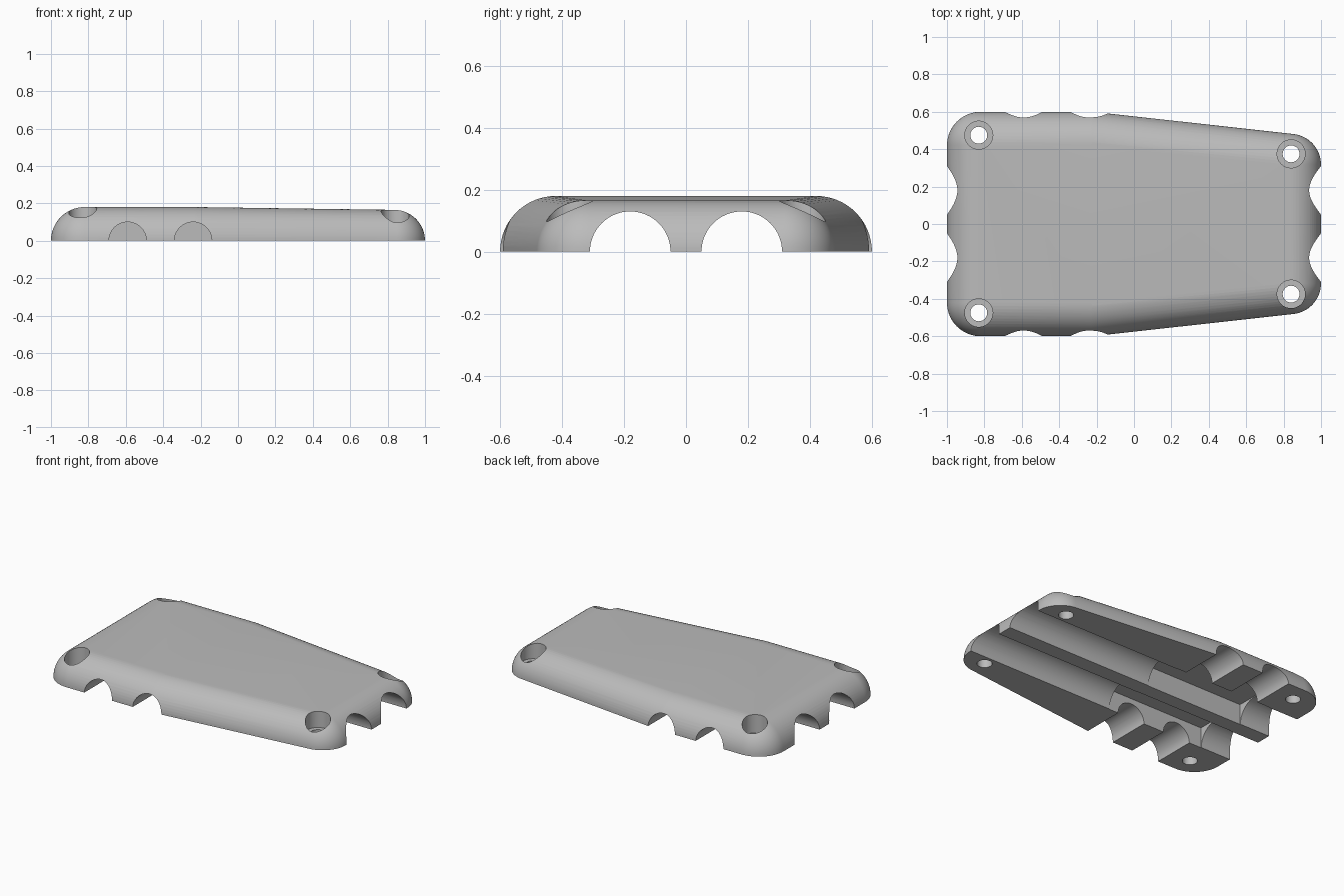
import bpy, bmesh, math
from mathutils import Matrix, Vector

if "Cube" in bpy.data.objects:
    bpy.data.objects.remove(bpy.data.objects["Cube"], do_unlink=True)

grey = bpy.data.materials.new("shell grey")
grey.use_nodes = True
colour = (0.5, 0.5, 0.5, 1)
grey.diffuse_color = colour
grey.node_tree.nodes["Principled BSDF"].inputs["Base Color"].default_value = colour


def make_object(name, bm):
    mesh = bpy.data.meshes.new(name)
    bmesh.ops.recalc_face_normals(bm, faces=bm.faces)
    bm.to_mesh(mesh)
    bm.free()
    mesh.materials.append(grey)
    obj = bpy.data.objects.new(name, mesh)
    bpy.context.collection.objects.link(obj)
    return obj


def cylinder(name, radius, start, end):
    start, end = Vector(start), Vector(end)
    axis = end - start
    turn = axis.to_track_quat('Z', 'Y').to_matrix().to_4x4()
    bm = bmesh.new()
    bmesh.ops.create_cone(bm, cap_ends=True, segments=64, radius1=radius, radius2=radius,
                          depth=axis.length,
                          matrix=Matrix.Translation((start + end) / 2) @ turn)
    return make_object(name, bm)


def box(name, low, high):
    low, high = Vector(low), Vector(high)
    bm = bmesh.new()
    bmesh.ops.create_cube(bm, size=1, matrix=Matrix.Translation((low + high) / 2)
                          @ Matrix.Diagonal((high - low).to_4d()))
    return make_object(name, bm)


# Shell: hull stretched over corner spheres, sliced flat underneath
bm = bmesh.new()
for x, y, r in ((-0.82, 0.42, 0.18), (-0.23, 0.42, 0.18), (0.835, 0.317, 0.165)):
    for side in (-1, 1):
        bmesh.ops.create_uvsphere(bm, u_segments=64, v_segments=32, radius=r,
                                  matrix=Matrix.Translation((x, side * y, 0)))
hull = bmesh.ops.convex_hull(bm, input=bm.verts)
unused = set(hull["geom_interior"]) | set(hull["geom_unused"])
bmesh.ops.delete(bm, geom=[v for v in unused if isinstance(v, bmesh.types.BMVert)],
                 context='VERTS')
surface = {g for g in hull["geom"] if isinstance(g, bmesh.types.BMFace)}
bmesh.ops.delete(bm, geom=[f for f in bm.faces if f not in surface], context='FACES')
bmesh.ops.bisect_plane(bm, geom=bm.verts[:] + bm.edges[:] + bm.faces[:], dist=1e-5,
                       plane_co=(0, 0, 0), plane_no=(0, 0, 1), clear_inner=True)
bmesh.ops.holes_fill(bm, edges=[e for e in bm.edges if e.is_boundary], sides=0)
shell = make_object("shell", bm)

# Cutters: long channels, pockets, side channels and screw holes
cutters = []
for s in (-1, 1):
    cutters.append(cylinder("long_channel", 0.13, (-1.2, s * 0.18, 0), (1.2, s * 0.18, 0)))
    y0, y1 = sorted((s * 0.047, s * 0.313))
    cutters.append(box("pocket", (-0.78, y0, -0.1), (-0.07, y1, 0.135)))
    for x in (-0.59, -0.24):
        cutters.append(cylinder("side_channel", 0.1, (x, s * 0.2, 0), (x, s * 0.8, 0)))
    for x, y in ((-0.83, 0.475), (0.84, 0.375)):
        cutters.append(cylinder("screw_hole", 0.045, (x, s * y, -0.1), (x, s * y, 0.3)))
        cutters.append(cylinder("screw_recess", 0.075, (x, s * y, 0.06), (x, s * y, 0.31)))

bpy.context.view_layer.objects.active = shell
for cutter in cutters:
    cut = shell.modifiers.new("cut", 'BOOLEAN')
    cut.operation = 'DIFFERENCE'
    cut.solver = 'EXACT'
    cut.object = cutter
    bpy.ops.object.modifier_apply(modifier=cut.name)
    bpy.data.objects.remove(cutter, do_unlink=True)

# Smooth curved faces, crisp cut edges
bpy.ops.object.select_all(action='DESELECT')
shell.select_set(True)
bpy.ops.object.shade_smooth_by_angle(angle=math.radians(30))
